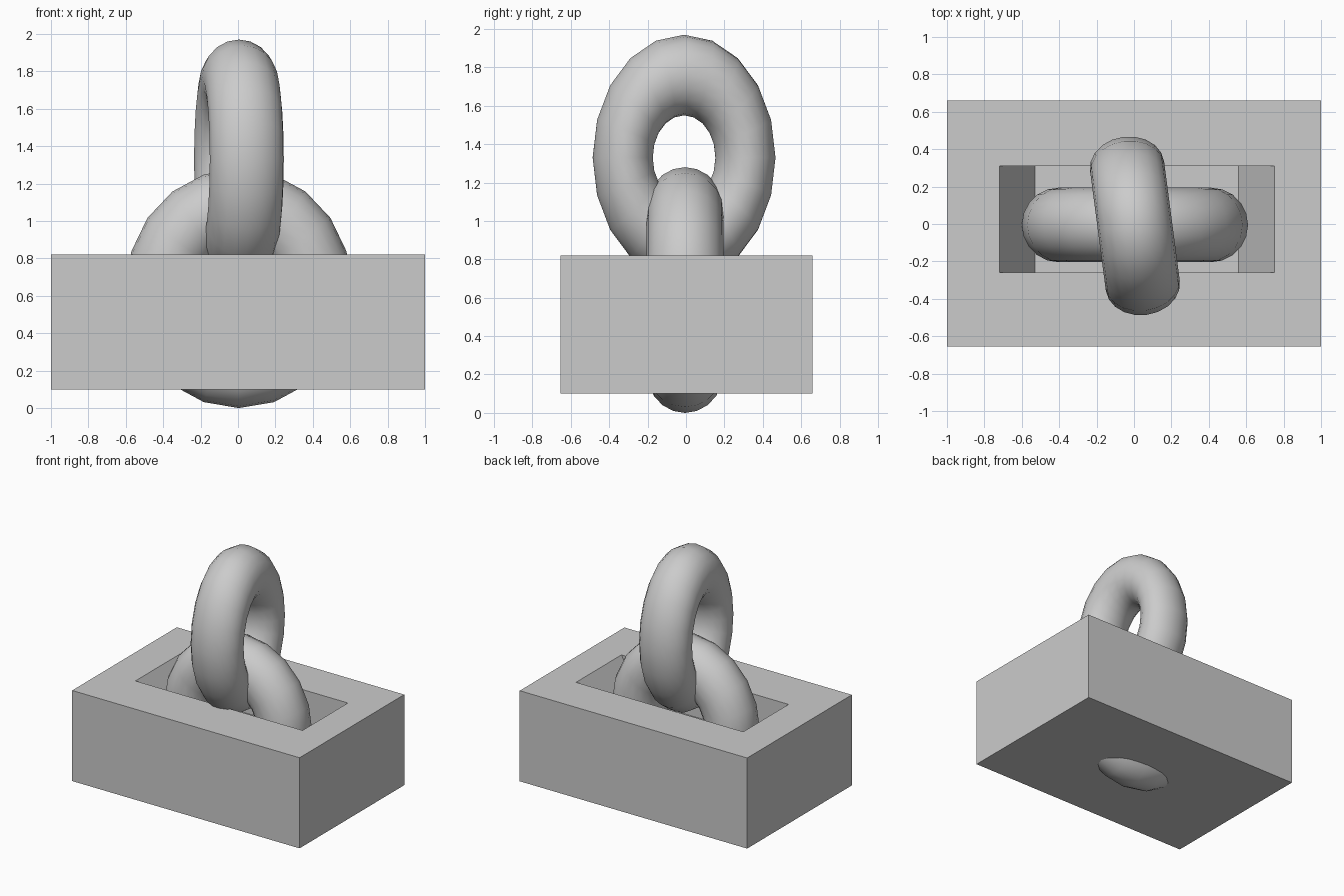
import bpy, bmesh
from math import radians

if "Cube" in bpy.data.objects:
    bpy.data.objects.remove(bpy.data.objects["Cube"])


def loop(bm, x0, x1, y0, y1, z):
    return [bm.verts.new((x, y, z)) for x, y in ((x0, y0), (x1, y0), (x1, y1), (x0, y1))]


def ring(name, location, width_scale, turn):
    # upright oval link: local x = width, local y = height, local z = thickness
    bpy.ops.mesh.primitive_torus_add(major_segments=20, minor_segments=20,
                                     major_radius=0.43, minor_radius=0.21,
                                     location=location,
                                     rotation=(radians(90), 0, radians(turn)))
    ob = bpy.context.object
    ob.name = name
    ob.scale = (width_scale, 1, 0.95)
    bpy.ops.object.shade_smooth()
    return ob


# block with a pocket whose two short ends slope inwards
bm = bmesh.new()
loops = [loop(bm, -1, 1, -0.655, 0.66, 0.10),
         loop(bm, -1, 1, -0.655, 0.66, 0.82),
         loop(bm, -0.72, 0.75, -0.26, 0.31, 0.82),
         loop(bm, -0.53, 0.56, -0.26, 0.31, 0.50)]
for a, b in zip(loops, loops[1:]):
    for i in range(4):
        j = (i + 1) % 4
        bm.faces.new((a[i], a[j], b[j], b[i]))
bm.faces.new(loops[0][::-1])
bm.faces.new(loops[-1])
bmesh.ops.recalc_face_normals(bm, faces=bm.faces)
mesh = bpy.data.meshes.new("anchor_block")
bm.to_mesh(mesh)
bm.free()
bpy.context.collection.objects.link(bpy.data.objects.new("anchor_block", mesh))

# link set in the block, and the crossing link above it
ring("lower_link", (0.005, -0.005, 0.64), 0.945, 0)
ring("upper_link", (0.005, -0.01, 1.33), 0.75, 97.5)
